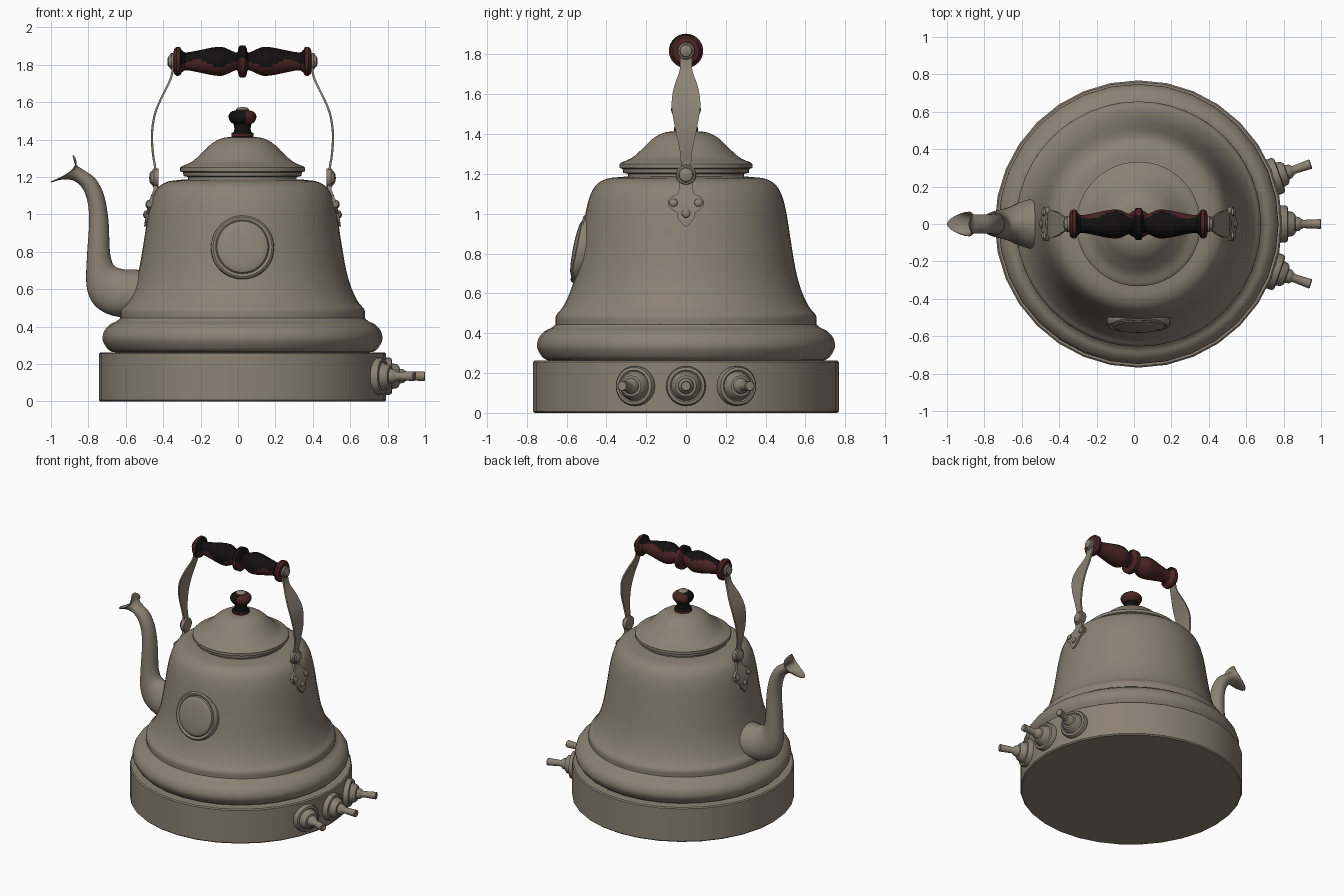
import bpy, bmesh, math
from mathutils import Matrix, Vector

cube = bpy.data.objects.get("Cube")
if cube:
    bpy.data.objects.remove(cube, do_unlink=True)

CX = 0.024          # the vessel's axis
GRIP_Z = 1.818


def material(name, rgb, rough=0.5):
    m = bpy.data.materials.new(name)
    m.use_nodes = True
    m.diffuse_color = (*rgb, 1)
    node = m.node_tree.nodes["Principled BSDF"]
    node.inputs["Base Color"].default_value = (*rgb, 1)
    node.inputs["Roughness"].default_value = rough
    return m


METAL = material("warm_grey_metal", (0.26, 0.222, 0.174))
RED = material("dark_red_wood", (0.07, 0.018, 0.018))
BLACK = material("black_wood", (0.006, 0.005, 0.005))


def curve(pts, n=5):
    """Catmull-Rom smoothing of tuples of any length."""
    pts = [Vector(p) for p in pts]
    ext = [pts[0] * 2 - pts[1]] + pts + [pts[-1] * 2 - pts[-2]]
    out = []
    for a, b, c, d in zip(ext, ext[1:], ext[2:], ext[3:]):
        for i in range(n):
            t = i / n
            out.append((b * 2 + (c - a) * t + (a * 2 - b * 5 + c * 4 - d) * t ** 2
                        + (b * 3 - a - c * 3 + d) * t ** 3) / 2)
    return out + [pts[-1]]


def finish(name, bm, mats=(METAL,), matrix=Matrix(), rule=None, angle=35):
    bmesh.ops.transform(bm, matrix=matrix, verts=bm.verts)
    bmesh.ops.recalc_face_normals(bm, faces=bm.faces)
    if rule:
        for f in bm.faces:
            f.material_index = rule(f.calc_center_median())
    me = bpy.data.meshes.new(name)
    bm.to_mesh(me)
    bm.free()
    for m in mats:
        me.materials.append(m)
    ob = bpy.data.objects.new(name, me)
    bpy.context.collection.objects.link(ob)
    bpy.ops.object.select_all(action='DESELECT')
    ob.select_set(True)
    bpy.context.view_layer.objects.active = ob
    bpy.ops.object.shade_smooth_by_angle(angle=math.radians(angle))
    return ob


def skin(rings, caps=(True, True)):
    """Bridge equal closed rings of points."""
    bm = bmesh.new()
    loops = [[bm.verts.new(p) for p in r] for r in rings]
    for a, b in zip(loops, loops[1:]):
        for i in range(len(a)):
            j = (i + 1) % len(a)
            bm.faces.new((a[i], a[j], b[j], b[i]))
    for keep, loop in zip(caps, (loops[0], loops[-1])):
        if keep:
            bm.faces.new(loop)
    return bm


def lathe(name, profile, segs=32, **kw):
    """Turn (radius, height) pairs around z."""
    angles = [math.tau * i / segs for i in range(segs)]
    rings = [[(max(r, 0.001) * math.cos(a), max(r, 0.001) * math.sin(a), z) for a in angles]
             for r, z in profile]
    return finish(name, skin(rings), **kw)


def along(origin, direction):
    """Matrix taking +z to a direction at an origin."""
    return Matrix.Translation(origin) @ Vector(direction).to_track_quat('Z', 'Y').to_matrix().to_4x4()


axis = Matrix.Translation((CX, 0, 0))

# Vessel: base drum, rolled ring, bell body, lid
lathe("base_drum", [(0.76, 0), (0.768, 0.008), (0.768, 0.255), (0.76, 0.262), (0.6, 0.262)], matrix=axis)
lathe("base_ring", [(0.66, 0.26)] + curve([(0.7, 0.265), (0.725, 0.285), (0.748, 0.33), (0.74, 0.375),
      (0.71, 0.41), (0.675, 0.428), (0.655, 0.445)]) + [(0.6, 0.45)], matrix=axis)
body = curve([(0.655, 0.445), (0.652, 0.49), (0.62, 0.53), (0.585, 0.6), (0.555, 0.7), (0.53, 0.84),
              (0.505, 1.0), (0.482, 1.09), (0.45, 1.145), (0.4, 1.175), (0.33, 1.185)])
lathe("bell_body", [(0.6, 0.44)] + body + [(0.29, 1.187)], segs=48, matrix=axis)
lathe("lid", [(0.29, 1.18), (0.29, 1.2), (0.315, 1.205), (0.318, 1.225), (0.333, 1.23), (0.333, 1.25)]
      + curve([(0.325, 1.257), (0.27, 1.282), (0.215, 1.33), (0.165, 1.378), (0.11, 1.407), (0.05, 1.415)]),
      segs=48, matrix=axis)

# Lid knob with a metal cap
lathe("lid_knob", [(0.05, 1.41), (0.06, 1.415), (0.06, 1.432), (0.046, 1.442), (0.043, 1.46), (0.048, 1.484)]
      + curve([(0.062, 1.492), (0.073, 1.512), (0.073, 1.532), (0.058, 1.55), (0.035, 1.556)], 3),
      segs=24, mats=(RED, BLACK), matrix=axis,
      rule=lambda c: int(1.437 < c.z < 1.487 or (c.z > 1.487 and c.x < CX + 0.02 and c.y < 0.03)))
lathe("lid_knob_cap", [(0.035, 1.55), (0.035, 1.562), (0.027, 1.57), (0, 1.575)], segs=20, matrix=axis)

# Front medallion, leaning with the body wall
tilt = Vector((0, -1, 0.2))
lathe("front_medallion", [(0.172, -0.05), (0.174, 0.01)] + curve([(0.172, 0.025), (0.162, 0.034), (0.15, 0.03)], 3)
      + [(0.146, 0.026)] + curve([(0.14, 0.036), (0.115, 0.045), (0.06, 0.051), (0, 0.053)], 3),
      segs=40, matrix=along((CX, -0.515, 0.82), tilt) @ Matrix.Diagonal((0.97, 1, 1, 1)))

# Spout: each row is outer x, z, inner x, z, half width, side notch
rows = curve([(-0.46, 0.44, -0.46, 0.69, 0.14, 0), (-0.62, 0.455, -0.54, 0.698, 0.12, 0),
              (-0.71, 0.48, -0.61, 0.7, 0.085, 0), (-0.775, 0.535, -0.665, 0.72, 0.068, 0),
              (-0.805, 0.63, -0.688, 0.78, 0.06, 0), (-0.8, 0.8, -0.694, 0.87, 0.056, 0),
              (-0.79, 0.95, -0.7, 0.98, 0.052, 0), (-0.797, 1.06, -0.722, 1.1, 0.048, 0),
              (-0.825, 1.14, -0.765, 1.185, 0.045, 0), (-0.875, 1.185, -0.825, 1.23, 0.045, 0),
              (-0.94, 1.192, -0.868, 1.262, 0.054, 0.02), (-1.0, 1.177, -0.885, 1.315, 0.062, 0.06)])
rings = []
for ox, oz, ix, iz, w, notch in rows:
    ring = []
    for k in range(24):
        a = math.tau * k / 24
        s = (1 - math.cos(a)) / 2
        ring.append((ox + (ix - ox) * s + notch * math.sin(a) ** 2, w * math.sin(a), oz + (iz - oz) * s))
    rings.append(ring)
spout = finish("spout", skin(rings, (True, False)), angle=50)
shell = spout.modifiers.new("wall", 'SOLIDIFY')
shell.thickness = 0.006
shell.offset = -1

# Turned wooden grip, black on its upper front side
half = [(0.086, 0), (0.086, 0.014), (0.072, 0.022), (0.05, 0.026)] + curve(
    [(0.046, 0.035), (0.062, 0.07), (0.077, 0.11), (0.074, 0.16), (0.062, 0.22), (0.05, 0.28), (0.048, 0.31)], 4) + [
    (0.06, 0.325), (0.076, 0.334), (0.078, 0.352), (0.066, 0.366), (0.04, 0.37)]
grip = [(r, -t) for r, t in reversed(half[1:])] + half


def grip_colour(c):
    side = Vector((0, c.y, c.z - GRIP_Z))
    if side.length < 0.01 or abs(c.x - CX) > 0.33:
        return 0
    wave = 0.25 * math.cos((c.x - CX) * 26)
    return int(side.normalized().dot(Vector((0, -0.42, 0.91))) > 0.3 + wave)


lathe("handle_grip", grip, segs=32, mats=(RED, BLACK), rule=grip_colour,
      matrix=along((CX, 0, GRIP_Z), (1, 0, 0)))


def body_radius(z):
    for a, b in zip(body, body[1:]):
        if a[1] <= z <= b[1]:
            return a[0] + (b[0] - a[0]) * (z - a[1]) / (b[1] - a[1])
    return body[-1][0]


def strip(name, rows, thick, side):
    """Sweep a flat band given as (offset, height, half width)."""
    rings = [[(CX + side * (o + dx), y, z) for dx, y in
              ((-thick / 2, -w), (thick / 2, -w), (thick / 2, w), (-thick / 2, w))] for o, z, w in rows]
    return finish(name, skin(rings))


# Handle straps, pivots and brackets on both sides
strap = curve([(0.368, 1.83, 0.032), (0.372, 1.78, 0.03), (0.386, 1.72, 0.032), (0.43, 1.63, 0.062),
               (0.467, 1.54, 0.072), (0.484, 1.43, 0.055), (0.478, 1.32, 0.032), (0.467, 1.25, 0.026),
               (0.465, 1.18, 0.03)])
outline = [(1.22, 0.03), (1.13, 0.032), (1.1, 0.042), (1.085, 0.075), (1.065, 0.09), (1.04, 0.09),
           (1.02, 0.07), (1.005, 0.045), (0.98, 0.042), (0.96, 0.028), (0.935, 0.003)]
button = [(0.05, -0.02), (0.052, 0.004), (0.046, 0.012), (0.038, 0.013), (0.034, 0.022), (0.02, 0.029), (0, 0.031)]
for side, word in ((1, "left"), (-1, "right")):
    out = (side, 0, 0)
    strip(word + "_handle_strap", strap, 0.012, side)
    strip(word + "_bracket", [(max(body_radius(z), 0.46) if z < 1.12 else 0.465, z, w)
                              for z, w in outline], 0.022, side)
    lathe(word + "_pivot_button", button, segs=20, matrix=along((CX + side * 0.468, 0, 1.195), out))
    lathe(word + "_grip_button", [(r * 0.85, h * 0.8) for r, h in button], segs=20,
          matrix=along((CX + side * 0.377, 0, GRIP_Z), out))
    for n, (y, z) in enumerate(((-0.063, 1.055), (0.063, 1.055), (0, 1.0))):
        lathe(f"{word}_rivet_{n + 1}", [(0.022, 0), (0.02, 0.01), (0.012, 0.016), (0, 0.018)], segs=12,
              matrix=along((CX + side * (body_radius(z) + 0.008), y, z), (side, 0, 0.2)))

# Three radial taps on the base
tap = [(0.1, 0.73), (0.1, 0.785), (0.094, 0.797), (0.08, 0.8), (0.074, 0.795), (0.068, 0.805), (0.064, 0.826),
       (0.052, 0.838), (0.04, 0.84), (0.036, 0.862), (0.028, 0.87), (0.022, 0.88), (0.026, 0.972), (0.022, 0.976)]
for n, deg in enumerate((-19.2, 0, 19.2)):
    a = math.radians(deg)
    lathe(f"base_tap_{n + 1}", tap, segs=24,
          matrix=along((CX, 0, 0.135), (math.cos(a), math.sin(a), 0)))
